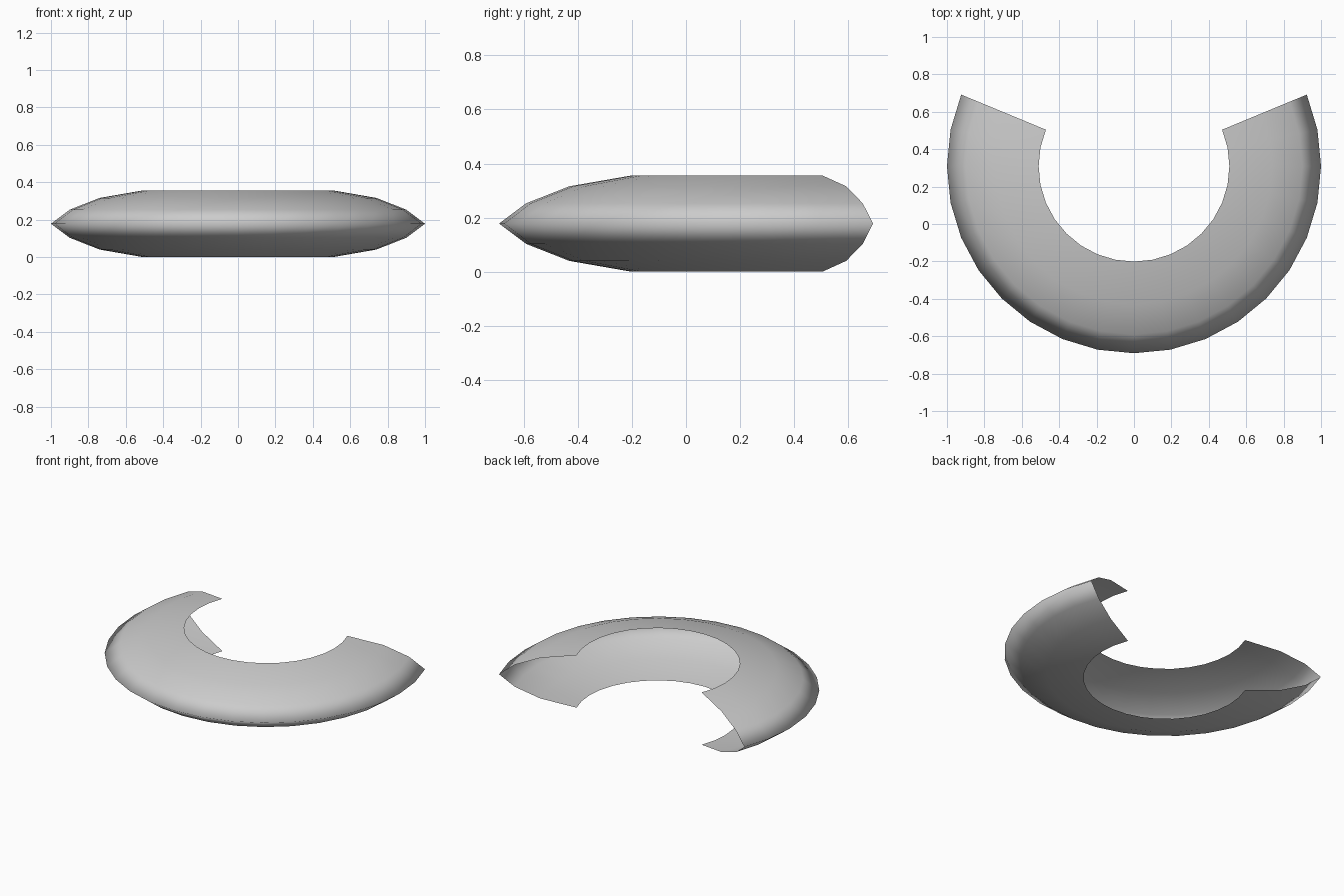
import bpy, bmesh
from math import cos, sin, radians

if "Cube" in bpy.data.objects:
    bpy.data.objects.remove(bpy.data.objects["Cube"])

CENTRE_Y = 0.309
STEPS = 20
START, END = -202.5, 22.5
# C-shaped cross-section (radius, height), open towards the ring's centre
half = [(0.51, 0.0), (0.74, 0.04), (0.90, 0.103)]
profile = half + [(1.0, 0.178)] + [(r, 0.356 - z) for r, z in reversed(half)]

# Sweep the cross-section around the partial ring
bm = bmesh.new()
rings = []
for i in range(STEPS + 1):
    a = radians(START + (END - START) * i / STEPS)
    rings.append([bm.verts.new((r * cos(a), CENTRE_Y + r * sin(a), z))
                  for r, z in profile])
for a, b in zip(rings, rings[1:]):
    for j in range(len(profile) - 1):
        bm.faces.new((a[j], b[j], b[j + 1], a[j + 1])).smooth = True

mesh = bpy.data.meshes.new("collar_shell")
bm.to_mesh(mesh)
bm.free()
collar = bpy.data.objects.new("collar_shell", mesh)
bpy.context.collection.objects.link(collar)
